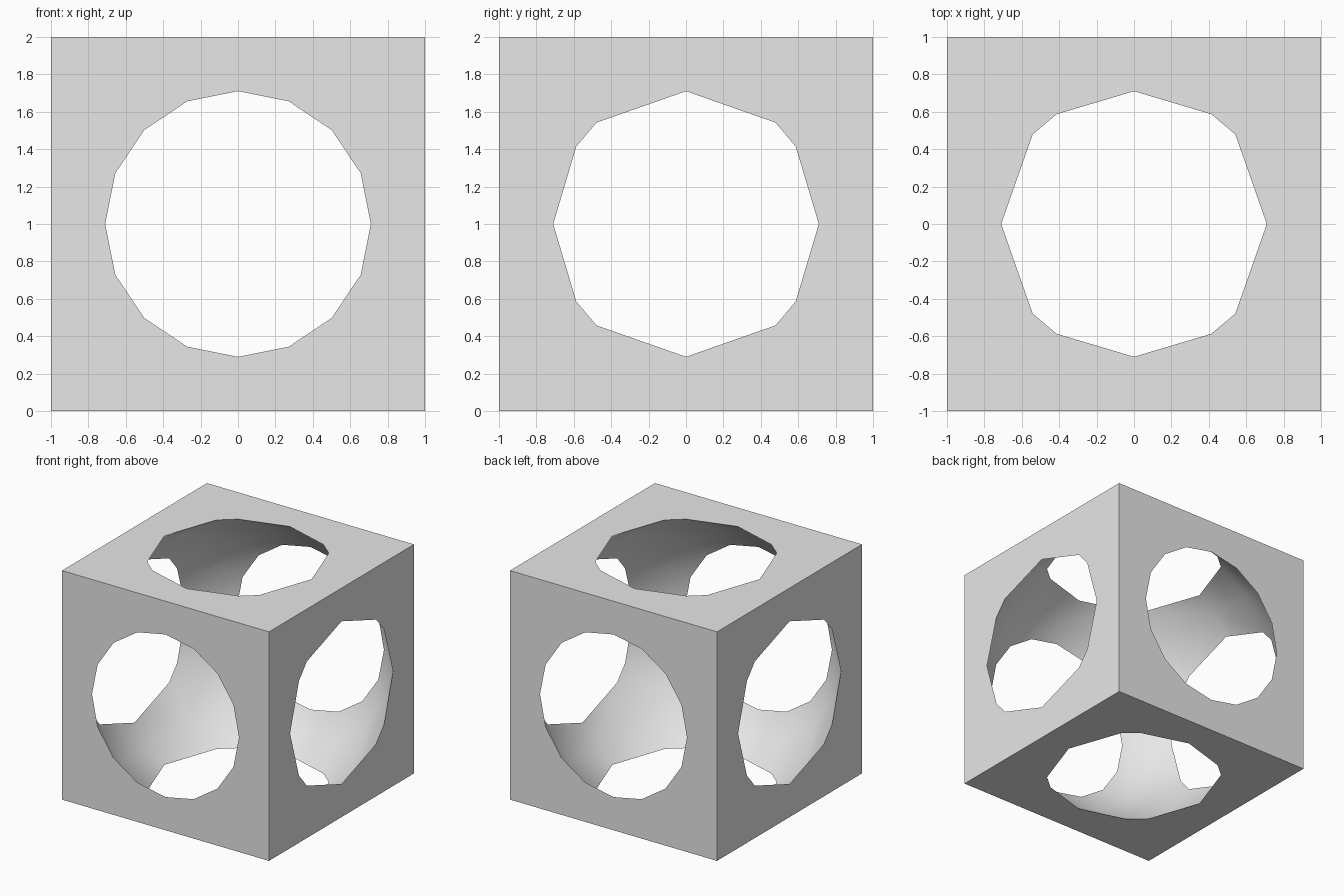
import bpy
from math import radians

default = bpy.data.objects.get("Cube")
if default:
    bpy.data.objects.remove(default, do_unlink=True)

# One plain grey material
grey = bpy.data.materials.new("light_grey")
grey.use_nodes = True
colour = (0.8, 0.8, 0.8, 1.0)
grey.diffuse_color = colour
grey.node_tree.nodes["Principled BSDF"].inputs["Base Color"].default_value = colour

# Solid block
bpy.ops.mesh.primitive_cube_add(size=2, location=(0, 0, 1))
frame = bpy.context.object
frame.name = "hollow_cube_frame"
frame.data.materials.append(grey)

# Low-poly ball with its poles facing front and back
bpy.ops.mesh.primitive_uv_sphere_add(segments=16, ring_count=8, radius=1.25,
                                     location=(0, 0, 1), rotation=(radians(90), 0, 0))
ball = bpy.context.object
ball.name = "ball_cutter"
ball.data.materials.append(grey)
ball.hide_render = True

# Hollow the block, opening a round hole in every side
cut = frame.modifiers.new("hollow", 'BOOLEAN')
cut.operation = 'DIFFERENCE'
cut.solver = 'EXACT'
cut.object = ball
bpy.ops.object.select_all(action='DESELECT')
frame.select_set(True)
bpy.context.view_layer.objects.active = frame
bpy.ops.object.modifier_apply(modifier=cut.name)
bpy.data.objects.remove(ball, do_unlink=True)

# Smooth the hollow, keep the block edges and hole rims sharp
bpy.ops.object.shade_smooth_by_angle(angle=radians(30))
